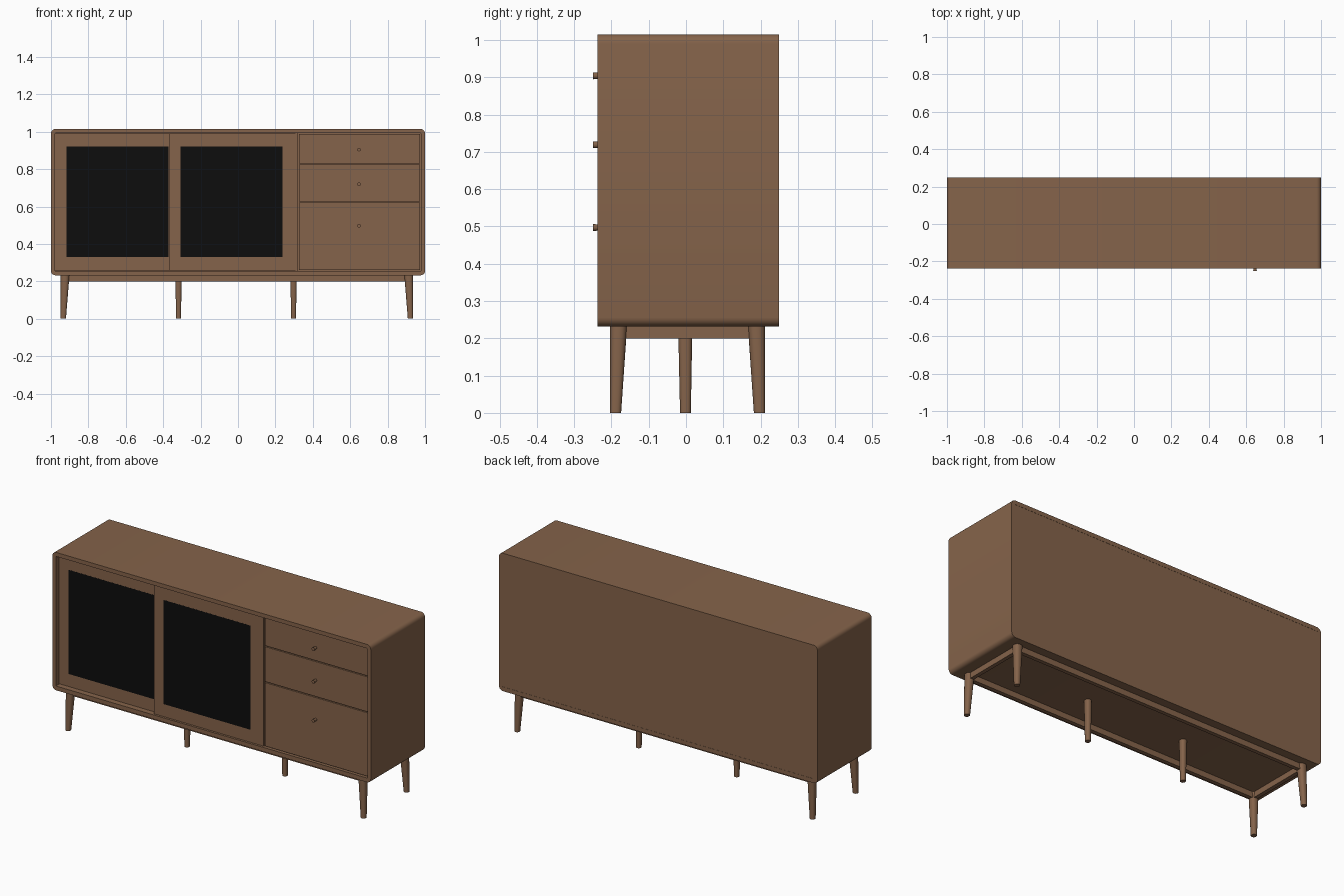
import bpy, bmesh, math

if "Cube" in bpy.data.objects:
    bpy.data.objects.remove(bpy.data.objects["Cube"])


def material(name, rgb):
    m = bpy.data.materials.new(name)
    m.diffuse_color = (*rgb, 1)
    m.use_nodes = True
    m.node_tree.nodes["Principled BSDF"].inputs["Base Color"].default_value = m.diffuse_color
    return m


WOOD = material("walnut brown", (0.235, 0.126, 0.069))
BLACK = material("black panel", (0.004, 0.004, 0.004))


def finish(name, bm, mat, bevel=0):
    bmesh.ops.recalc_face_normals(bm, faces=bm.faces)
    me = bpy.data.meshes.new(name)
    bm.to_mesh(me)
    bm.free()
    me.materials.append(mat)
    ob = bpy.data.objects.new(name, me)
    bpy.context.collection.objects.link(ob)
    if bevel:
        mod = ob.modifiers.new("soft edges", 'BEVEL')
        mod.width, mod.segments = bevel, 2
    bpy.ops.object.select_all(action='DESELECT')
    ob.select_set(True)
    bpy.context.view_layer.objects.active = ob
    bpy.ops.object.shade_smooth_by_angle(angle=math.radians(35))
    return ob


def box(name, x, y, z, mat=WOOD, bevel=0):
    bm = bmesh.new()
    bmesh.ops.create_cube(bm, size=1)
    for v in bm.verts:
        v.co = [a + (c + 0.5) * (b - a) for c, (a, b) in zip(v.co, (x, y, z))]
    return finish(name, bm, mat, bevel)


def rounded(u, v, r, n=5):
    """Points of a rounded rectangle, n + 1 points per corner."""
    pts = []
    for k, (cu, cv) in enumerate(((u[1] - r, v[1] - r), (u[0] + r, v[1] - r),
                                  (u[0] + r, v[0] + r), (u[1] - r, v[0] + r))):
        for i in range(n + 1):
            a = (k + i / n) * math.pi / 2
            pts.append((cu + r * math.cos(a), cv + r * math.sin(a)))
    return pts


def ring(name, outer, inner, y, bevel=0):
    """Hollow frame: space between two outlines in xz, extruded along y."""
    bm = bmesh.new()
    loops = [[bm.verts.new((px, yy, pz)) for px, pz in pts]
             for pts, yy in ((outer, y[0]), (outer, y[1]), (inner, y[1]), (inner, y[0]))]
    n = len(outer)
    for k in range(4):
        a, b = loops[k], loops[(k + 1) % 4]
        for i in range(n):
            j = (i + 1) % n
            bm.faces.new((a[i], a[j], b[j], b[i]))
    return finish(name, bm, WOOD, bevel)


def leg(name, top, bottom, z_top):
    """Tapered leg; top and bottom are ((x0, x1), (y0, y1))."""
    bm = bmesh.new()
    rows = []
    for (x, y), z in ((bottom, 0), (top, z_top)):
        r = 0.42 * min(x[1] - x[0], y[1] - y[0])
        rows.append([bm.verts.new((px, py, z)) for px, py in rounded(x, y, r, 4)])
    n = len(rows[0])
    for i in range(n):
        j = (i + 1) % n
        bm.faces.new((rows[0][i], rows[0][j], rows[1][j], rows[1][i]))
    bm.faces.new(rows[0])
    bm.faces.new(rows[1])
    return finish(name, bm, WOOD)


# Cabinet shell with rounded long edges, and its back
FRONT, BACK = -0.237, 0.249
ring("cabinet_shell", rounded((-1, 1), (0.232, 1.015), 0.024),
     rounded((-0.978, 0.978), (0.256, 0.992), 0.002), (FRONT, BACK))
box("back_panel", (-0.979, 0.979), (0.23, BACK - 0.001), (0.255, 0.993))
box("partition", (0.305, 0.322), (-0.222, 0.23), (0.256, 0.992))

# Sliding doors: the left one runs behind the right one
for side, x0, x1, y0 in (("left", -0.978, -0.312, -0.208), ("right", -0.368, 0.3, -0.228)):
    px = (x0 + 0.061, x0 + 0.606)
    if side == "right":
        x1 = 0.32
    ring(side + "_door_frame", rounded((x0, x1), (0.258, 0.99), 0.001, 1),
         rounded(px, (0.33, 0.92), 0.001, 1), (y0, y0 + 0.018))
    box(side + "_door_panel", (px[0] - 0.0005, px[1] + 0.0005),
        (y0 - 0.0005, y0 + 0.0085), (0.3295, 0.9205), BLACK)

# Three drawers, each with a small flared knob
for name, z, kz in (("top", (0.830, 0.988), 0.904), ("middle", (0.626, 0.825), 0.719),
                    ("bottom", (0.260, 0.621), 0.497)):
    box(name + "_drawer", (0.326, 0.974), (-0.226, 0.2), z, bevel=0.001)
    bm = bmesh.new()
    bmesh.ops.create_cone(bm, cap_ends=True, segments=20, radius1=0.007, radius2=0.0095, depth=0.026)
    for v in bm.verts:
        v.co = (0.647 + v.co.x, -0.237 - v.co.z, kz + v.co.y)
    finish(name + "_drawer_knob", bm, WOOD)

# Corner legs: straight outside, tapered inside
for sx, nx in ((-1, "left"), (1, "right")):
    for sy, ny in ((-1, "front"), (1, "back")):
        def span(s, outer, width, shift):
            a, b = s * outer + shift, s * (outer - width) + shift
            return (min(a, b), max(a, b))
        leg(f"{ny}_{nx}_leg",
            (span(sx, 0.942, 0.047, -0.006), span(sy, 0.208, 0.046, 0.004)),
            (span(sx, 0.942, 0.028, -0.006), span(sy, 0.208, 0.030, 0.004)), 0.233)

# Middle legs
for cx, nx in ((-0.318, "left"), (0.297, "right")):
    leg(f"middle_{nx}_leg", ((cx - 0.017, cx + 0.017), (-0.021, 0.017)),
        ((cx - 0.013, cx + 0.013), (-0.016, 0.013)), 0.233)

# Rails between the corner legs
for name, y in (("front_rail", -0.178), ("back_rail", 0.189)):
    box(name, (-0.92, 0.91), (y - 0.011, y + 0.011), (0.2, 0.233))
for name, x in (("left_rail", -0.924), ("right_rail", 0.912)):
    box(name, (x - 0.011, x + 0.011), (-0.178, 0.189), (0.2, 0.233))
